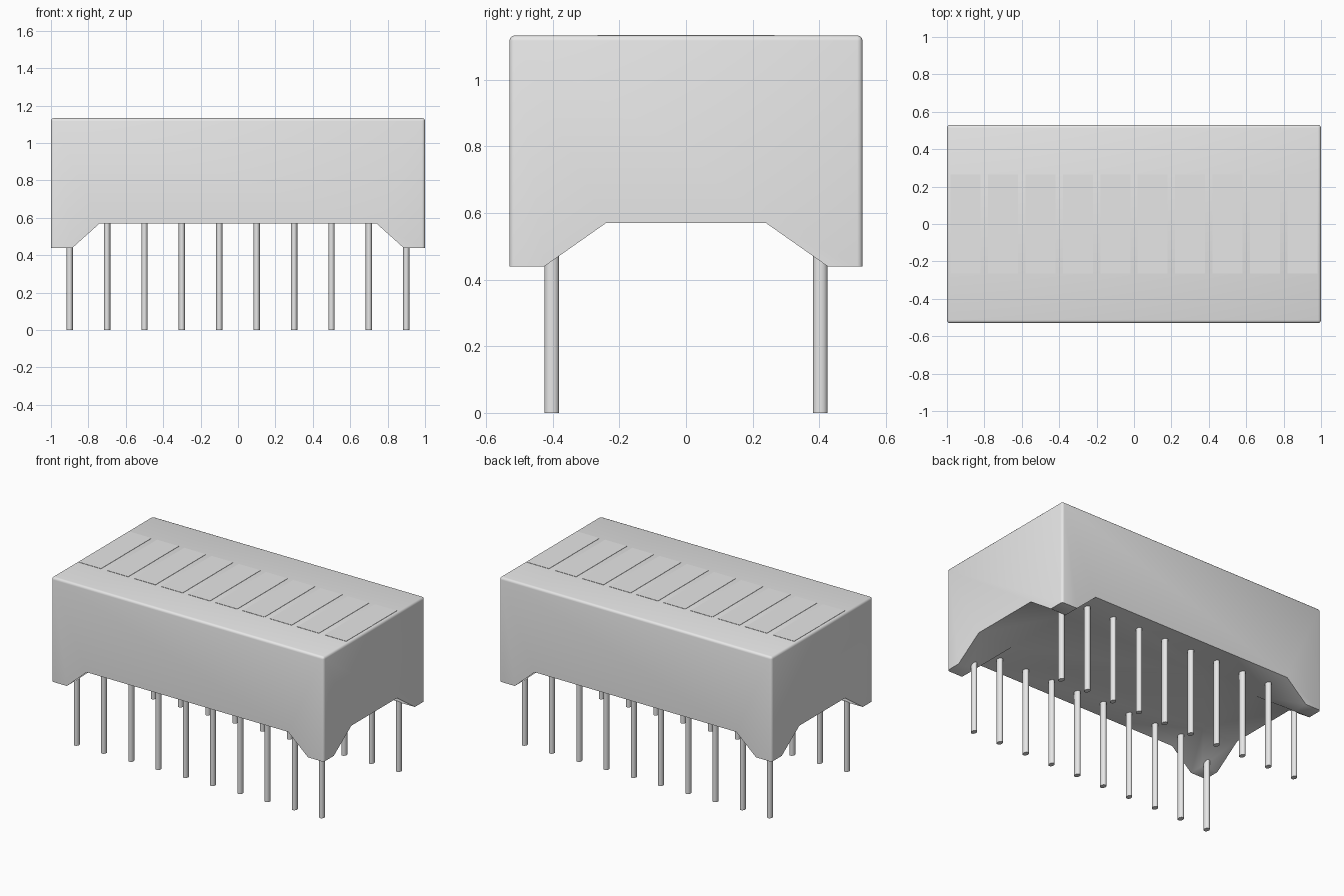
import bpy
import bmesh
from mathutils import Matrix, Vector

# Main dimensions
HALF_X, HALF_Y = 1.0, 0.53
FOOT_Z, BELLY_Z, TOP_Z = 0.44, 0.57, 1.133
PITCH, PIN_Y = 0.2, 0.403

default = bpy.data.objects.get("Cube")
if default:
    bpy.data.objects.remove(default, do_unlink=True)

grey = bpy.data.materials.new("light_grey")
grey.use_nodes = True
grey.diffuse_color = (0.8, 0.8, 0.8, 1)
grey.node_tree.nodes["Principled BSDF"].inputs["Base Color"].default_value = grey.diffuse_color


def make_object(name, bm):
    bmesh.ops.recalc_face_normals(bm, faces=bm.faces)
    mesh = bpy.data.meshes.new(name)
    bm.to_mesh(mesh)
    bm.free()
    mesh.materials.append(grey)
    obj = bpy.data.objects.new(name, mesh)
    bpy.context.collection.objects.link(obj)
    return obj


def add_box(bm, centre, size):
    matrix = Matrix.Translation(centre) @ Matrix.Diagonal((*size, 1))
    return bmesh.ops.create_cube(bm, size=1, matrix=matrix)


def select_only(obj):
    bpy.ops.object.select_all(action='DESELECT')
    obj.select_set(True)
    bpy.context.view_layer.objects.active = obj


def smooth(obj):
    select_only(obj)
    bpy.ops.object.shade_smooth_by_angle(angle=0.9)


def channel_cutter(name, axis, top_half, foot_half):
    """Trapezoid prism running across the body, widening downwards."""
    bm = bmesh.new()
    drop = BELLY_Z - FOOT_Z
    low_half = foot_half + (foot_half - top_half) * 0.5
    low_z = FOOT_Z - drop * 0.5
    profile = [(-low_half, low_z), (low_half, low_z),
               (top_half, BELLY_Z), (-top_half, BELLY_Z)]
    verts = []
    for a, z in profile:
        verts.append(bm.verts.new((a, -2, z) if axis == 'X' else (-2, a, z)))
    face = bm.faces.new(verts)
    result = bmesh.ops.extrude_face_region(bm, geom=[face])
    moved = [v for v in result["geom"] if isinstance(v, bmesh.types.BMVert)]
    shift = Vector((0, 4, 0)) if axis == 'X' else Vector((4, 0, 0))
    bmesh.ops.translate(bm, verts=moved, vec=shift)
    obj = make_object(name, bm)
    obj.hide_render = True
    return obj


# Housing: block with rounded top and upright edges
bm = bmesh.new()
add_box(bm, (0, 0, (FOOT_Z + TOP_Z) / 2), (2 * HALF_X, 2 * HALF_Y, TOP_Z - FOOT_Z))
rounded = [e for e in bm.edges if max(v.co.z for v in e.verts) > BELLY_Z]
bmesh.ops.bevel(bm, geom=rounded, offset=0.016, segments=3, profile=0.5, affect='EDGES')
housing = make_object("housing", bm)

# Two crossing channels leave a tapered foot at each corner
for cutter in (channel_cutter("long_channel_cutter", 'X', 0.74, 0.885),
               channel_cutter("short_channel_cutter", 'Y', 0.24, 0.425)):
    mod = housing.modifiers.new("channel", 'BOOLEAN')
    mod.operation = 'DIFFERENCE'
    mod.solver = 'EXACT'
    mod.object = cutter
    select_only(housing)
    bpy.ops.object.modifier_apply(modifier=mod.name)
    bpy.data.objects.remove(cutter, do_unlink=True)
bpy.context.view_layer.update()
smooth(housing)

# Ten thin light bars on the top and two rows of ten pins below
bars = bmesh.new()
for i in range(10):
    x = (i - 4.5) * PITCH
    add_box(bars, (x, 0, TOP_Z), (0.16, 0.53, 0.004))
    for side, label in ((-1, "front"), (1, "back")):
        pin = bmesh.new()
        height = BELLY_Z + 0.01
        bmesh.ops.create_cone(
            pin, cap_ends=True, segments=12, radius1=1, radius2=1, depth=height,
            matrix=Matrix.Translation((x, side * PIN_Y, height / 2))
            @ Matrix.Diagonal((0.017, 0.022, 1, 1)))
        smooth(make_object(f"{label}_pin_{i + 1}", pin))
make_object("light_bars", bars)
